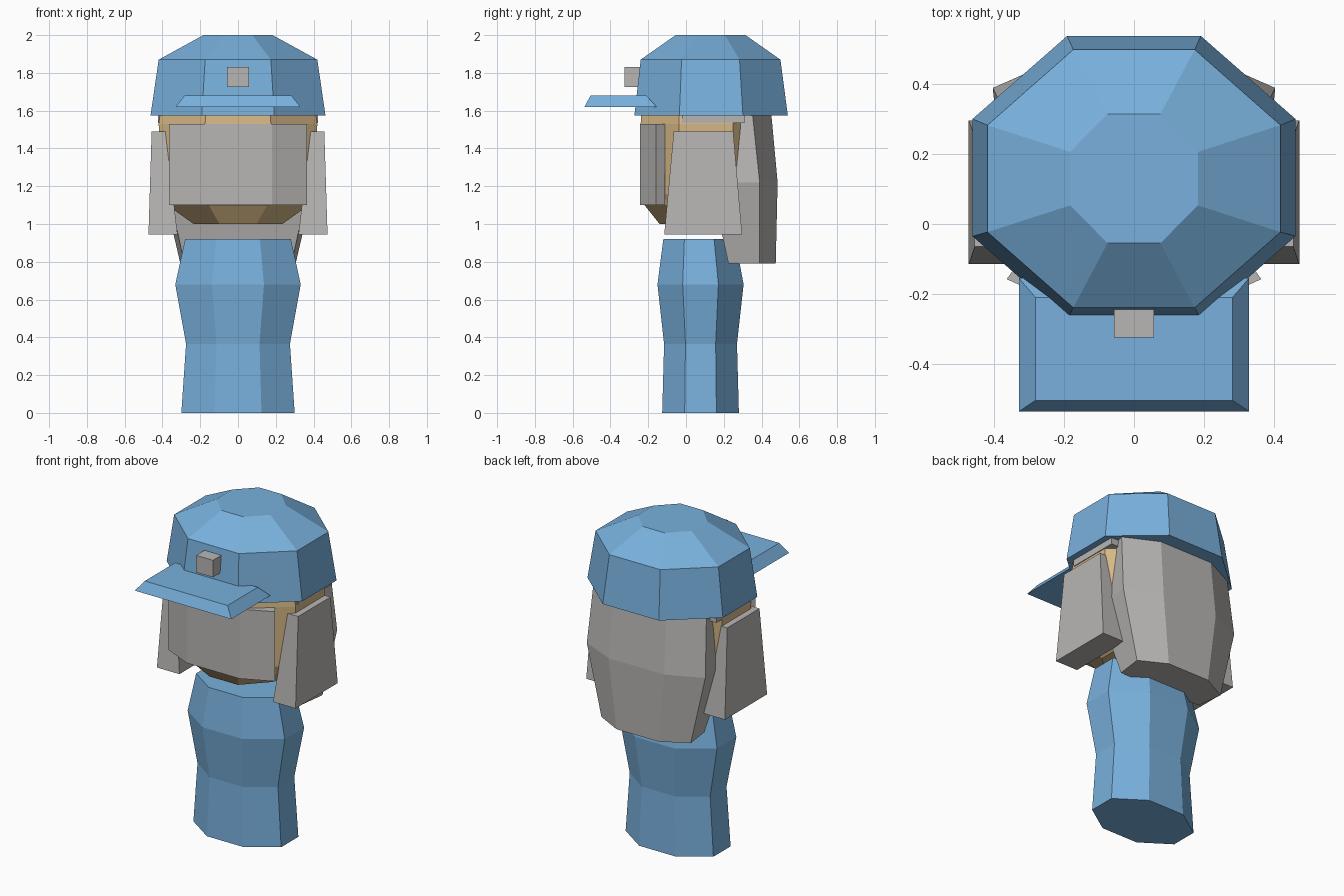
import bpy, bmesh, math

if "Cube" in bpy.data.objects:
    bpy.data.objects.remove(bpy.data.objects["Cube"])


def material(name, rgb):
    m = bpy.data.materials.new(name)
    m.diffuse_color = (*rgb, 1)
    m.use_nodes = True
    m.node_tree.nodes["Principled BSDF"].inputs["Base Color"].default_value = m.diffuse_color
    return m


BLUE = material("cloth_blue", (0.188, 0.434, 0.716))
GRAY = material("hair_gray", (0.479, 0.470, 0.456))
TAN = material("skin_tan", (0.68, 0.485, 0.242))


def loft(name, rings, mat):
    """Closed flat-shaded solid through rings of equal point count."""
    bm = bmesh.new()
    loops = [[bm.verts.new(p) for p in ring] for ring in rings]
    n = len(loops[0])
    for lo, hi in zip(loops, loops[1:]):
        for i in range(n):
            j = (i + 1) % n
            bm.faces.new((lo[i], lo[j], hi[j], hi[i]))
    bm.faces.new(loops[0][::-1])
    bm.faces.new(loops[-1])
    bmesh.ops.recalc_face_normals(bm, faces=bm.faces[:])
    me = bpy.data.meshes.new(name)
    bm.to_mesh(me)
    bm.free()
    me.materials.append(mat)
    ob = bpy.data.objects.new(name, me)
    bpy.context.collection.objects.link(ob)
    return ob


def octagon(a, b, cy, z):
    """Octagon with flat sides at x = +-a and y = cy +- b."""
    k = 1 / math.cos(math.pi / 8)
    angs = [math.pi / 8 + i * math.pi / 4 for i in range(8)]
    return [(a * k * math.cos(t), cy + b * k * math.sin(t), z) for t in angs]


def rect(x0, x1, y0, y1, z):
    return [(x0, y0, z), (x1, y0, z), (x1, y1, z), (x0, y1, z)]


def mirrored(half, z):
    """Symmetric outline from its right half, listed back to front."""
    return [(x, y, z) for x, y in half] + [(-x, y, z) for x, y in half[::-1]]


# Body: waisted octagonal column
loft("body", [octagon(0.30, 0.203, 0.077, 0), octagon(0.275, 0.193, 0.077, 0.365),
              octagon(0.332, 0.228, 0.077, 0.68), octagon(0.28, 0.19, 0.07, 0.92)], BLUE)

# Head with tapered chin
loft("head", [octagon(0.235, 0.245, 0.105, 1.0), octagon(0.375, 0.325, 0.105, 1.1),
              octagon(0.405, 0.34, 0.105, 1.16), octagon(0.42, 0.345, 0.105, 1.53),
              octagon(0.41, 0.34, 0.105, 1.6)], TAN)

# Cap crown
loft("cap_crown", [octagon(0.463, 0.406, 0.133, 1.575), octagon(0.42, 0.37, 0.13, 1.87),
                   octagon(0.183, 0.185, 0.13, 2.0)], BLUE)

# Cap visor, bevelled on every side
loft("cap_visor", [rect(-0.33, 0.33, -0.537, -0.155, 1.62),
                   rect(-0.283, 0.283, -0.506, -0.21, 1.68)], BLUE)

# Small block on the cap front
loft("cap_badge", [rect(-0.058, 0.057, -0.326, -0.21, z) for z in (1.725, 1.83)], GRAY)

# Beard plate bent around the lower face
beard = [(0.33, -0.11), (0.365, -0.158), (0.18, -0.243)]
loft("beard", [mirrored(beard, z) for z in (1.10, 1.53)], GRAY)

# Side locks, flared towards the bottom
for side, s in (("left", -1), ("right", 1)):
    loft(side + "_side_lock", [rect(s * 0.32, s * 0.474, -0.115, 0.297, 0.945),
                               rect(s * 0.385, s * 0.457, -0.065, 0.25, 1.49)], GRAY)

# Hair band under the cap rim
loft("hair_band", [rect(-0.424, 0.424, -0.02, 0.31, z) for z in (1.535, 1.6)], GRAY)

# Back hair: curved slab, (half width, back y, side y, front y, z)
rows = [(0.305, 0.475, 0.39, 0.225, 0.79), (0.405, 0.485, 0.39, 0.13, 1.22),
        (0.385, 0.45, 0.35, 0.25, 1.6)]
loft("back_hair", [mirrored([(0.47 * w, back), (w, mid), (0.93 * w, front)], z)
                   for w, back, mid, front, z in rows], GRAY)
